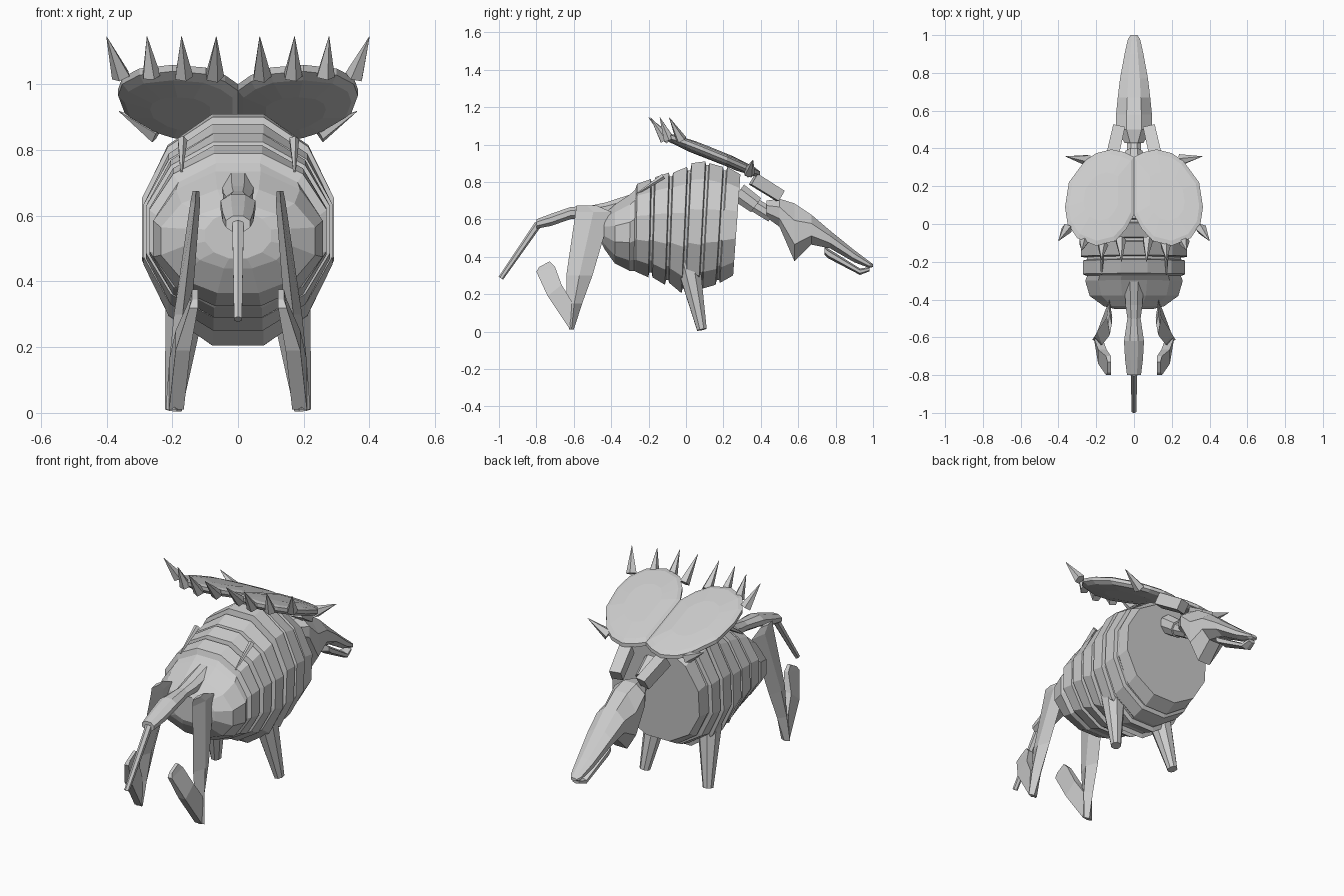
import bpy
import bmesh
from math import cos, sin, pi
from mathutils import Vector

cube = bpy.data.objects.get("Cube")
if cube:
    bpy.data.objects.remove(cube, do_unlink=True)

grey = bpy.data.materials.new("stone_grey")
grey.use_nodes = True
COLOR = (0.6, 0.6, 0.6, 1)
grey.diffuse_color = COLOR
grey.node_tree.nodes["Principled BSDF"].inputs["Base Color"].default_value = COLOR


def bridge(name, rings):
    """Skin equal-length rings of points and close both ends."""
    n = len(rings[0])
    verts = [p for ring in rings for p in ring]
    faces = [(k * n + i, k * n + (i + 1) % n, (k + 1) * n + (i + 1) % n, (k + 1) * n + i)
             for k in range(len(rings) - 1) for i in range(n)]
    faces += [tuple(range(n)), tuple(range(len(verts) - n, len(verts)))]
    mesh = bpy.data.meshes.new(name)
    mesh.from_pydata(verts, [], faces)
    mesh.materials.append(grey)
    obj = bpy.data.objects.new(name, mesh)
    bpy.context.collection.objects.link(obj)
    # consistent outward normals
    bm = bmesh.new()
    bm.from_mesh(mesh)
    bmesh.ops.recalc_face_normals(bm, faces=bm.faces)
    bm.to_mesh(mesh)
    bm.free()


def slices(name, rows, sides, lean=0.0):
    """Upright polygon slices along y; rows are (y, top, bottom, half width)."""
    rings = []
    for y, top, bot, half in rows:
        mid, tall, fit = (top + bot) / 2, (top - bot) / 2, cos(pi / sides)
        ring = []
        for i in range(sides):
            a = (i + 0.5) * 2 * pi / sides
            z = mid + tall * sin(a) / fit
            ring.append((half * cos(a) / fit, y + lean * (y + 0.45) * (z - 0.55), z))
        rings.append(ring)
    bridge(name, rings)


def rod(name, a, b, ra, rb, sides=6):
    """Tapered bar between two points."""
    a, b = Vector(a), Vector(b)
    d = (b - a).normalized()
    u = d.cross(Vector((0, 0, 1)) if abs(d.z) < 0.9 else Vector((0, 1, 0))).normalized()
    v = d.cross(u)
    rings = [[c + r * (u * cos(t) + v * sin(t))
              for t in ((i + 0.5) * 2 * pi / sides for i in range(sides))]
             for c, r in ((a, ra), (b, rb))]
    bridge(name, rings)


# ribbed body: rounded rump, then raised bands with shallow grooves between
rows = [(-.45, .61, .47, .10), (-.435, .63, .44, .16), (-.38, .68, .365, .235),
        (-.30, .735, .325, .258), (-.275, .76, .325, .248)]
bands = [(.79, .815, .32, .29, .27), (.825, .85, .29, .25, .28), (.85, .88, .26, .205, .288),
         (.90, .91, .23, .205, .292), (.90, .88, .23, .25, .288), (.88, .84, .26, .30, .27)]
for i, (t0, t1, b0, b1, w) in enumerate(bands):
    y = -.265 + i * .093
    rows += [(y, t0, b0, w), (y + .07, t1, b1, w)]
    if i < len(bands) - 1:
        rows += [(y + .075, t1 - .02, b1 + .025, w - .02),
                 (y + .088, t1 - .02, b1 + .025, w - .02)]
slices("ribbed_body", rows, 12, lean=.1)

# tail with a thin tip
slices("tail", [(-.22, .745, .66, .05), (-.30, .732, .64, .05), (-.43, .69, .62, .045),
                (-.50, .675, .615, .035), (-.62, .665, .60, .053), (-.72, .63, .565, .047),
                (-.80, .60, .55, .037)], 8)
rod("tail_tip", (0, -.79, .575), (0, -.99, .285), .02, .014)

# neck segments
rod("neck_rear", (0, .28, .745), (0, .375, .675), .055, .05, 8)
rod("neck_front", (0, .37, .675), (0, .46, .62), .04, .04, 8)

# head with hanging throat, and lower jaw
slices("head", [(.43, .70, .61, .05), (.50, .71, .56, .095), (.58, .685, .375, .095),
                (.67, .625, .465, .086), (.77, .54, .445, .074), (.90, .435, .37, .05),
                (.98, .375, .34, .032), (1.0, .36, .345, .018)], 8)
slices("lower_jaw", [(.74, .455, .415, .05), (.76, .44, .395, .048),
                     (.93, .335, .305, .032), (.98, .343, .323, .02)], 6)

# outline of one crest plate, from the front notch round to the rear notch
OUTLINE = [(0, .355), (.05, .38), (.12, .395), (.2, .375), (.26, .335), (.345, .22), (.365, .09),
           (.352, .0), (.3, -.075), (.2, -.115), (.1, -.09), (.04, -.025), (0, .05)]
# crest spikes: base x, y, z and tip x, y
SPIKES = [(.355, -.025, 1.025, .40, -.09), (.265, -.09, 1.025, .277, -.14),
          (.166, -.11, 1.025, .172, -.19), (.072, -.085, 1.025, .066, -.2)]

for side, s in (("left", 1), ("right", -1)):
    # lens-shaped crest plate sloping down toward the head, outer rim a little higher
    rings = []
    for scale, lift in ((.5, -.037), (.9, -.028), (1, -.012), (1, .008), (.9, .018), (.5, .03)):
        ring = []
        for px, py in OUTLINE:
            x, y = .17 + (px - .17) * scale, .15 + (py - .15) * scale
            ring.append((s * x, y, 1.05 - .4 * (y + .115) + .05 * abs(x - .17) + lift))
        rings.append(ring)
    bridge(side + "_crest_plate", rings)

    for i, (x, y, z, tx, ty) in enumerate(SPIKES):
        rod(f"{side}_crest_spike_{i + 1}", (s * x, y, z), (s * tx, ty, 1.145), .03, .001, 5)
    rod(side + "_side_spike", (s * .245, .338, .85), (s * .362, .358, .918), .032, .001, 5)
    rod(side + "_back_thorn", (s * .17, -.12, .83), (s * .172, -.265, .735), .016, .004, 5)

    # bars joining crest and head
    rod(side + "_neck_bar", (s * .115, .36, .815), (s * .082, .505, .725), .047, .045, 4)

    # front leg
    rod(side + "_front_leg", (s * .15, .0, .42), (s * .197, .085, .01), .075, .028, 8)

    # hind leg: thin broad thigh narrowing to the heel, then a raised foot behind
    levels = [(.675, -.585, -.48, .118, .138), (.64, -.59, -.40, .115, .145),
              (.30, -.64, -.50, .142, .195), (.15, -.64, -.555, .15, .21),
              (.01, -.625, -.60, .165, .22)]
    bridge(side + "_hind_leg",
           [[(s * x0, (y0 + y1) / 2, z), (s * (x0 + x1) / 2, y0, z),
             (s * x1, (y0 + y1) / 2, z), (s * (x0 + x1) / 2, y1, z)]
            for z, y0, y1, x0, x1 in levels])
    foot = [((-.62, .01), (-.61, .16), .165, .21), ((-.74, .19), (-.665, .25), .145, .19),
            ((-.80, .32), (-.70, .345), .122, .148), ((-.785, .345), (-.73, .375), .122, .14)]
    bridge(side + "_hind_foot",
           [[(s * x0, *a), (s * x1, *a), (s * x1, *b), (s * x0, *b)] for a, b, x0, x1 in foot])
